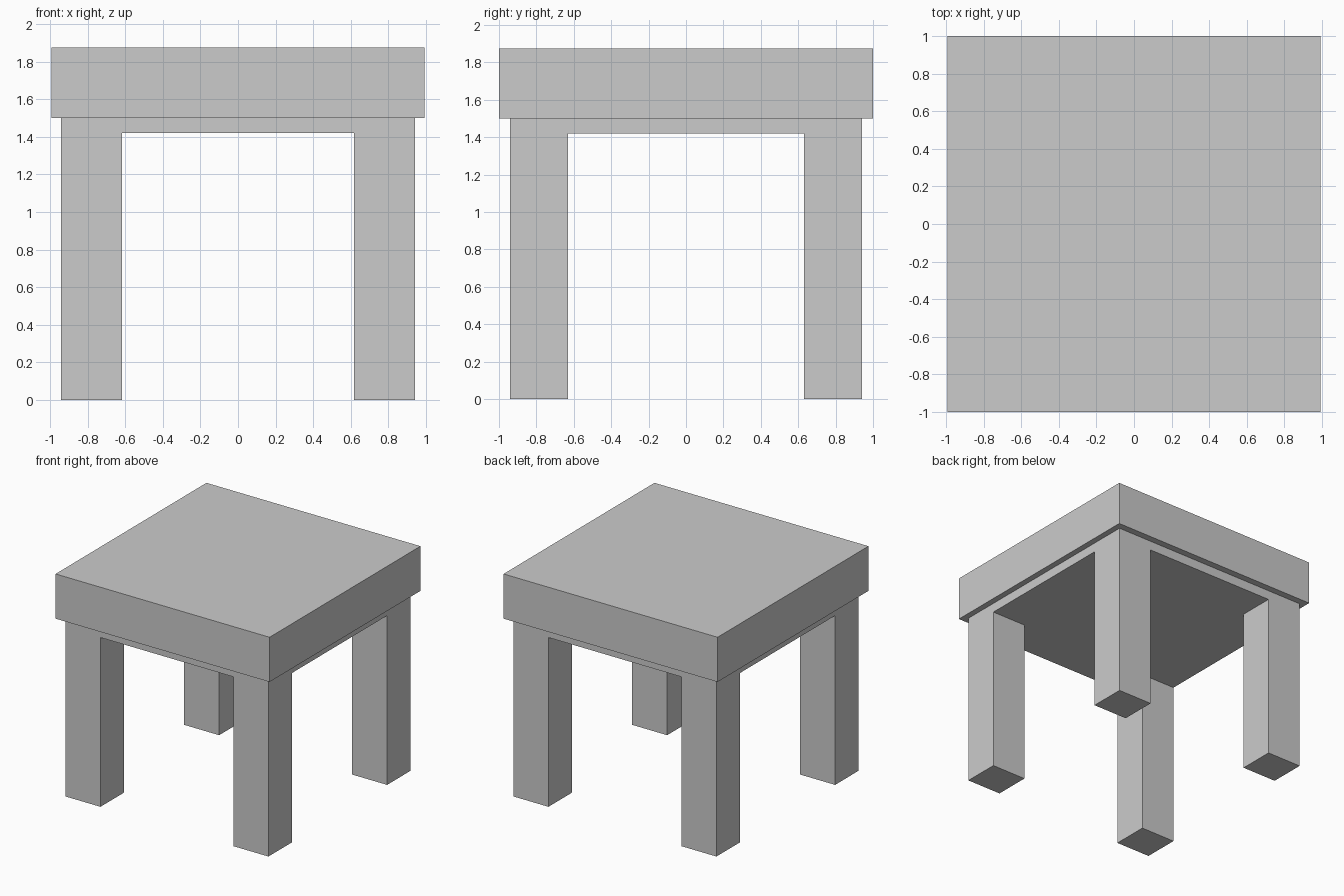
import bpy
import bmesh
from mathutils import Matrix, Vector

if "Cube" in bpy.data.objects:
    bpy.data.objects.remove(bpy.data.objects["Cube"])


def box(name, lo, hi):
    """Axis-aligned box between two opposite corners."""
    lo, hi = Vector(lo), Vector(hi)
    size = hi - lo
    bm = bmesh.new()
    bmesh.ops.create_cube(
        bm, size=1.0,
        matrix=Matrix.Translation((lo + hi) / 2) @ Matrix.Diagonal((*size, 1.0)))
    mesh = bpy.data.meshes.new(name)
    bm.to_mesh(mesh)
    bm.free()
    obj = bpy.data.objects.new(name, mesh)
    bpy.context.collection.objects.link(obj)
    return obj


TOP_X, TOP_Y = 0.993, 1.0      # half sizes of the top slab
BASE = 0.942                   # half size of the frame and leg outer faces
LEG_IN_X, LEG_IN_Y = 0.617, 0.631
Z_FRAME, Z_SLAB, Z_TOP = 1.42, 1.50, 1.875

# Thick table top
box("table_top", (-TOP_X, -TOP_Y, Z_SLAB), (TOP_X, TOP_Y, Z_TOP))

# Shallow solid frame under the top, flush with the legs
box("under_frame", (-BASE, -BASE, Z_FRAME), (BASE, BASE, Z_SLAB))

# Four square legs, one mirrored across both axes
legs = box("legs", (LEG_IN_X, LEG_IN_Y, 0), (BASE, BASE, Z_FRAME))
mirror = legs.modifiers.new("mirror", 'MIRROR')
mirror.use_axis = (True, True, False)
